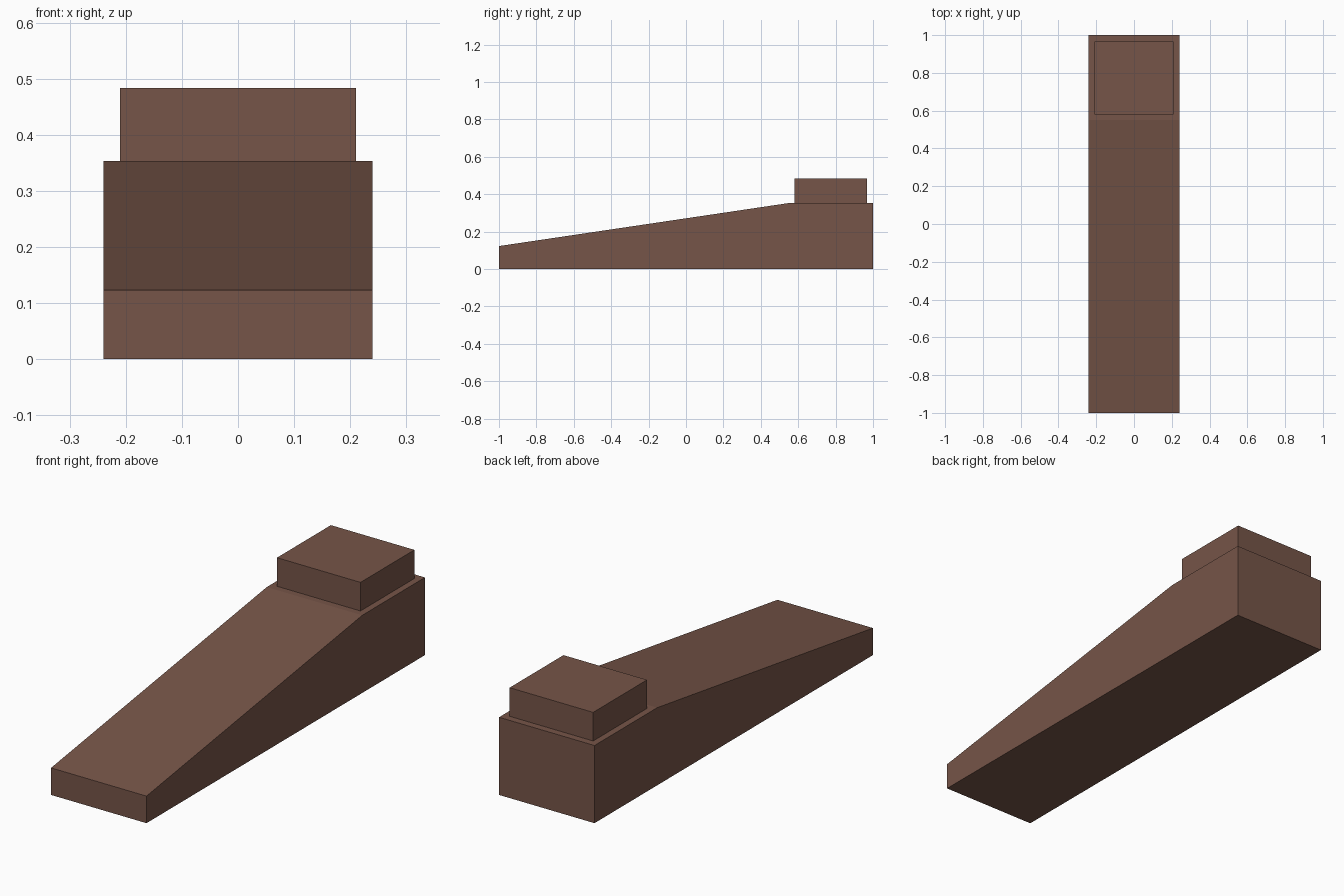
import bpy
import bmesh

cube = bpy.data.objects.get("Cube")
if cube:
    bpy.data.objects.remove(cube, do_unlink=True)

# Brown rubber
brown = bpy.data.materials.new("brown_rubber")
brown.use_nodes = True
colour = (0.18, 0.09, 0.065, 1)
brown.diffuse_color = colour
bsdf = brown.node_tree.nodes["Principled BSDF"]
bsdf.inputs["Base Color"].default_value = colour


def extrude_side_profile(name, profile, half_width):
    """Extrude a (y, z) side profile symmetrically across x."""
    bm = bmesh.new()
    face = bm.faces.new([bm.verts.new((-half_width, y, z)) for y, z in profile])
    side = bmesh.ops.extrude_face_region(bm, geom=[face])
    verts = [g for g in side["geom"] if isinstance(g, bmesh.types.BMVert)]
    bmesh.ops.translate(bm, verts=verts, vec=(2 * half_width, 0, 0))
    bmesh.ops.recalc_face_normals(bm, faces=bm.faces)
    mesh = bpy.data.meshes.new(name)
    bm.to_mesh(mesh)
    bm.free()
    mesh.materials.append(brown)
    obj = bpy.data.objects.new(name, mesh)
    bpy.context.collection.objects.link(obj)
    return obj


TOP = 0.353

# Sloped body with a flat shelf at the back
extrude_side_profile(
    "wedge_body",
    [(-1, 0), (1, 0), (1, TOP), (0.55, TOP), (-1, 0.123)],
    0.24,
)

# Raised block on the shelf
extrude_side_profile(
    "top_block",
    [(0.58, TOP), (0.967, TOP), (0.967, 0.483), (0.58, 0.483)],
    0.21,
)
